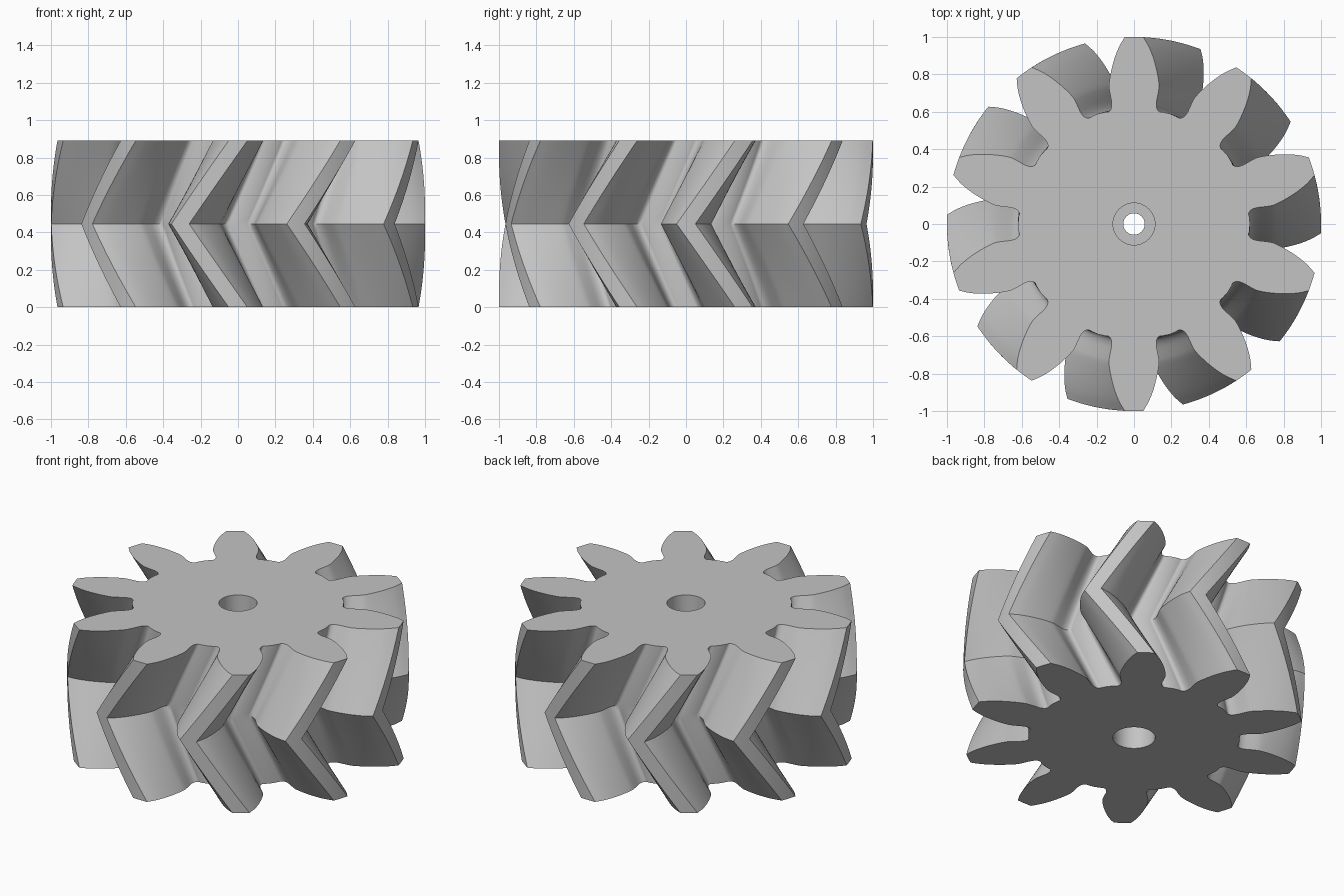
import bpy
import bmesh
import math
from mathutils import Vector, Matrix

cube = bpy.data.objects.get("Cube")
if cube:
    bpy.data.objects.remove(cube, do_unlink=True)

TEETH = 10
HEIGHT = 0.89
PITCH = 2 * math.pi / TEETH
TWIST = -PITCH / 2          # rotation reached at mid height
LAYERS = 32                 # slices over the full height
BORE_SIDES = 48

# Half of one tooth: (half width, radial distance), from root to tip
HALF = [(0.155, 0.598), (0.135, 0.601), (0.122, 0.618), (0.119, 0.645),
        (0.124, 0.675), (0.131, 0.71), (0.134, 0.745), (0.124, 0.81),
        (0.106, 0.88), (0.081, 0.945), (0.05, 0.9987)]


def smooth_path(points, steps):
    """Catmull-Rom curve through the points."""
    p = [Vector(q) for q in points]
    p = [2 * p[0] - p[1]] + p + [2 * p[-1] - p[-2]]
    out = []
    for a, b, c, d in zip(p, p[1:], p[2:], p[3:]):
        for i in range(steps):
            t = i / steps
            out.append(0.5 * (2 * b + (c - a) * t + (2 * a - 5 * b + 4 * c - d) * t ** 2
                              + (3 * b - a - 3 * c + d) * t ** 3))
    return out + [p[-2]]


def gear_outline():
    """Closed outline, with one tooth centred on +y."""
    right = smooth_path(HALF, 3)
    tip = [Vector((math.sin(a), math.cos(a))) for a in (0.025, 0, -0.025)]
    left = [Vector((-v.x, v.y)) for v in reversed(right)]
    root = [Vector((-math.sin(PITCH / 2), math.cos(PITCH / 2))) * 0.62]
    tooth = right + tip + left + root
    return [Matrix.Rotation(k * PITCH, 2) @ v for k in range(TEETH) for v in tooth]


def bridge(bm, lower, upper):
    n = len(lower)
    for i in range(n):
        j = (i + 1) % n
        bm.faces.new((lower[i], lower[j], upper[j], upper[i]))


def ring_edges(bm, ring):
    return [bm.edges.get((ring[i - 1], ring[i])) for i in range(len(ring))]


bm = bmesh.new()

# Herringbone toothed wall: twist out to mid height and back again
outline = gear_outline()
walls = []
for k in range(LAYERS + 1):
    f = k / LAYERS
    turn = Matrix.Rotation(TWIST * (1 - abs(2 * f - 1)), 2)
    walls.append([bm.verts.new((turn @ v).to_3d() + Vector((0, 0, f * HEIGHT)))
                  for v in outline])
for a, b in zip(walls, walls[1:]):
    bridge(bm, a, b)

# Stepped shaft bore
bore = []
for r, z in [(0.124, 0), (0.124, 0.25), (0.057, 0.25),
             (0.057, 0.65), (0.112, 0.65), (0.112, HEIGHT)]:
    angles = [2 * math.pi * i / BORE_SIDES for i in range(BORE_SIDES)]
    bore.append([bm.verts.new((r * math.cos(a), r * math.sin(a), z)) for a in angles])
for a, b in zip(bore, bore[1:]):
    bridge(bm, b, a)

# Flat end faces between outline and bore
for end in (0, -1):
    bmesh.ops.triangle_fill(bm, use_beauty=True,
                            edges=ring_edges(bm, walls[end]) + ring_edges(bm, bore[end]))
bmesh.ops.recalc_face_normals(bm, faces=bm.faces[:])

mesh = bpy.data.meshes.new("herringbone_gear")
bm.to_mesh(mesh)
bm.free()
gear = bpy.data.objects.new("herringbone_gear", mesh)
bpy.context.collection.objects.link(gear)

# Single grey material
grey = bpy.data.materials.new("plain_grey")
grey.use_nodes = True
colour = (0.55, 0.55, 0.55, 1)
grey.diffuse_color = colour
grey.node_tree.nodes["Principled BSDF"].inputs["Base Color"].default_value = colour
mesh.materials.append(grey)

bpy.ops.object.select_all(action='DESELECT')
gear.select_set(True)
bpy.context.view_layer.objects.active = gear
bpy.ops.object.shade_smooth_by_angle(angle=math.radians(30))
